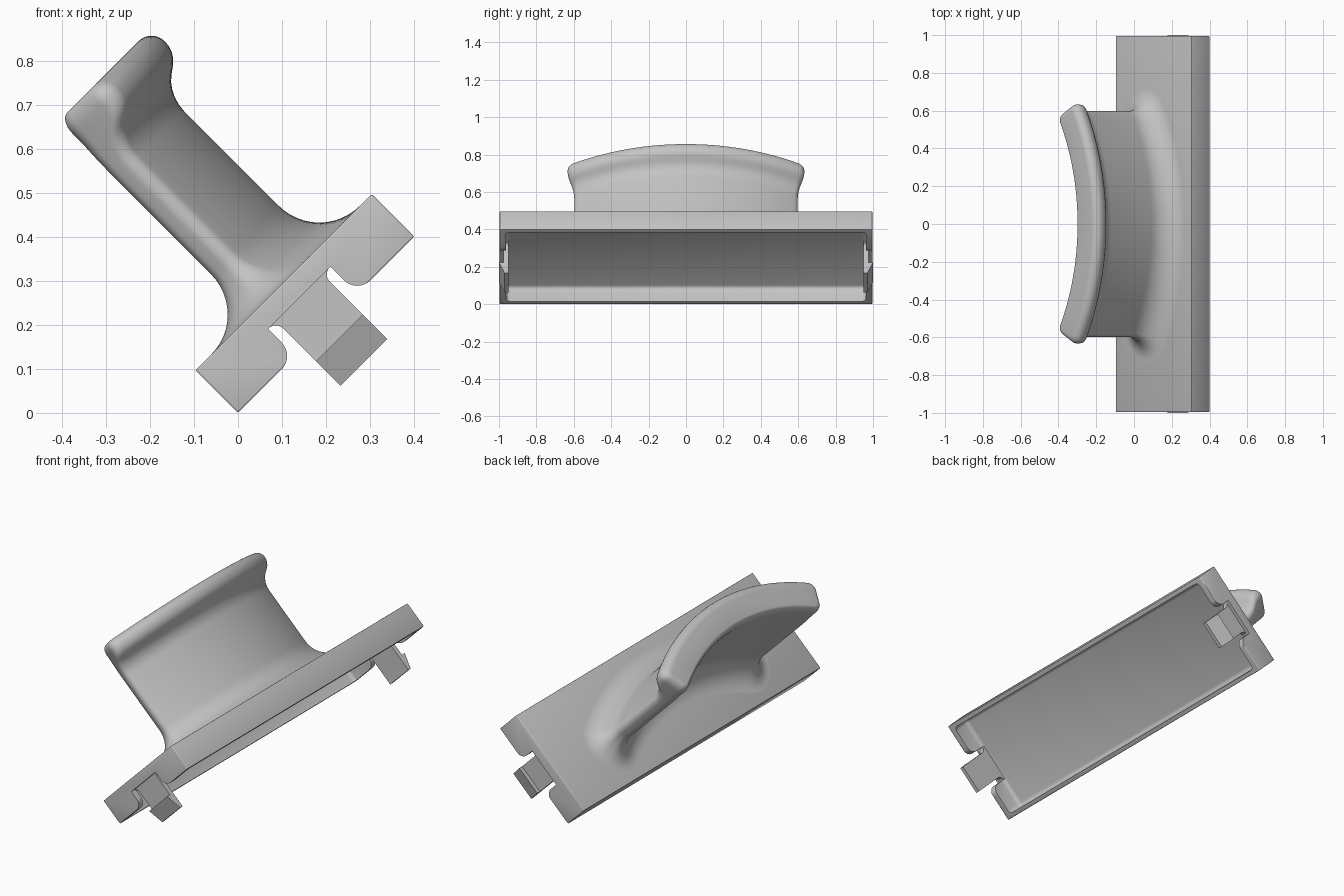
import bpy, bmesh, math
from mathutils import Vector

if "Cube" in bpy.data.objects:
    bpy.data.objects.remove(bpy.data.objects["Cube"])

# Local frame: x across the plate, y along it, z out of the plate.
# Every part is then tilted 45 degrees about y.
TILT = (0, -math.pi / 4, 0)
CU = 0.283            # plate centre across its width
TOP = 0.137           # plate thickness

grey = bpy.data.materials.new("grey")
grey.diffuse_color = (0.55, 0.55, 0.55, 1)
grey.use_nodes = True
grey.node_tree.nodes["Principled BSDF"].inputs["Base Color"].default_value = grey.diffuse_color


def finish(name, bm, angle=35):
    bmesh.ops.recalc_face_normals(bm, faces=bm.faces)
    me = bpy.data.meshes.new(name)
    bm.to_mesh(me)
    bm.free()
    me.materials.append(grey)
    ob = bpy.data.objects.new(name, me)
    bpy.context.collection.objects.link(ob)
    ob.rotation_euler = TILT
    bpy.ops.object.select_all(action='DESELECT')
    ob.select_set(True)
    bpy.context.view_layer.objects.active = ob
    bpy.ops.object.shade_smooth_by_angle(angle=math.radians(angle))
    return ob


def loft(name, rings, angle=35):
    bm = bmesh.new()
    vs = [[bm.verts.new(p) for p in r] for r in rings]
    n = len(vs[0])
    for a, b in zip(vs, vs[1:]):
        for i in range(n):
            j = (i + 1) % n
            bm.faces.new((a[i], a[j], b[j], b[i]))
    bm.faces.new(vs[0])
    bm.faces.new(vs[-1])
    return finish(name, bm, angle)


def arc(cx, cy, r, a0, a1, n=8):
    return [(cx + r * math.cos(math.radians(a0 + (a1 - a0) * i / n)),
             cy + r * math.sin(math.radians(a0 + (a1 - a0) * i / n))) for i in range(n + 1)]


def rounded_box(name, lo, hi, bevel, vertical=0):
    bm = bmesh.new()
    bmesh.ops.create_cube(bm, size=1)
    for v in bm.verts:
        v.co = Vector([(l + h) / 2 + c * (h - l) for l, h, c in zip(lo, hi, v.co)])
    bmesh.ops.bevel(bm, geom=bm.edges[:], offset=bevel, segments=3, profile=0.5, affect='EDGES')
    return finish(name, bm)


def cut(target, cutter):
    m = target.modifiers.new("cut", 'BOOLEAN')
    m.operation, m.solver, m.object = 'DIFFERENCE', 'EXACT', cutter
    cutter.hide_render = True
    bpy.context.view_layer.objects.active = target
    bpy.ops.object.modifier_apply(modifier=m.name)
    bpy.data.objects.remove(cutter)


# Hollow plate with a rounded-mouth notch at each end
plate = rounded_box("base_plate", (0, -0.996, 0), (2 * CU, 0.996, TOP), 0.004)
cut(plate, rounded_box("cavity_cutter", (0.022, -0.962, -0.2), (2 * CU - 0.022, 0.962, 0.102), 0.02))
h, r = 0.1, 0.043
half = arc(h + r, r, r, 270, 180)
notch = [(CU - h - r, -0.05)] + [(CU - x, z) for x, z in half] + [(CU - h, 0.086), (CU + h, 0.086)]
notch += [(CU + x, z) for x, z in reversed(half)] + [(CU + h + r, -0.05)]
for s in (-1, 1):
    cut(plate, loft("notch_cutter", [[(x, s * y, z) for x, z in notch] for y in (0.9, 1.1)]))
bpy.ops.object.select_all(action='DESELECT')
plate.select_set(True)
bpy.context.view_layer.objects.active = plate
bpy.ops.object.shade_smooth_by_angle(angle=math.radians(35))

# Snap clips: filleted leg and a tapered hook at each end
k, f = 0.075, 0.024
flare = arc(k + f, 0.087 - f, f, 90, 180, 6)
leg = [(CU + k, -0.042), (CU - k, -0.042)] + [(CU - x, z) for x, z in reversed(flare)]
leg += [(CU - k - f, 0.11), (CU + k + f, 0.11)] + [(CU + x, z) for x, z in flare]
hook = [(0.95, -0.042), (1.0, -0.042), (0.97, -0.121), (0.95, -0.121)]
for s, side in ((-1, "front"), (1, "back")):
    loft(side + "_clip_leg", [[(x, s * y, z) for x, z in leg] for y in (0.95, 0.977)])
    loft(side + "_clip_hook", [[(x, s * y, z) for y, z in hook] for x in (CU - k, CU + k)])

# Curved grip: arc-shaped section lofted from a wide foot fillet up to the lip
R_IN, R_OUT, R_MID, SPAN = 1.158, 1.238, 1.2, 0.616
CENTRE = 0.318 - R_IN


def section(z, inner, outer, end, c):
    lo, hi, e = R_IN - inner, R_OUT + outer, SPAN + end
    c = min(c, (hi - lo) / 2 - 0.001)
    pts = []
    for i in range(37):
        pts.append((-(e - c) + 2 * (e - c) * i / 36, lo))
    pts += arc(e - c, lo + c, c, -90, 0)[1:]
    pts += arc(e - c, hi - c, c, 0, 90)
    for i in range(1, 36):
        pts.append(((e - c) - 2 * (e - c) * i / 36, hi))
    pts += arc(-(e - c), hi - c, c, 90, 180)
    pts += arc(-(e - c), lo + c, c, 180, 270)[:-1]
    return [(CENTRE + q * math.cos(s / R_MID), q * math.sin(s / R_MID), z) for s, q in pts]


FILLET = 0.13
rings = [section(TOP - 0.01, FILLET, FILLET, FILLET, 0.03 + FILLET)]
for i in range(13):
    t = math.pi / 2 * i / 12
    d = FILLET * (1 - math.sin(t))
    rings.append(section(TOP + FILLET * (1 - math.cos(t)), d, d, d, 0.03 + d))
# height and outward bulge of the lip
for z, o in ((0.57, 0), (0.59, 0.002), (0.61, 0.008), (0.627, 0.017), (0.64, 0.027), (0.652, 0.041),
             (0.662, 0.055), (0.672, 0.066), (0.685, 0.075), (0.7, 0.08), (0.715, 0.081)):
    rings.append(section(z, 0, o, 0, 0.03 + o * 0.12))
# rounded top rim
for i in range(1, 8):
    t = math.pi / 2 * i / 7
    d = 1 - math.cos(t)
    rings.append(section(0.715 + 0.042 * math.sin(t), -0.022 * d, 0.081 - 0.042 * d, -0.03 * d, 0.04 - 0.02 * d))
loft("grip", rings, 50)
